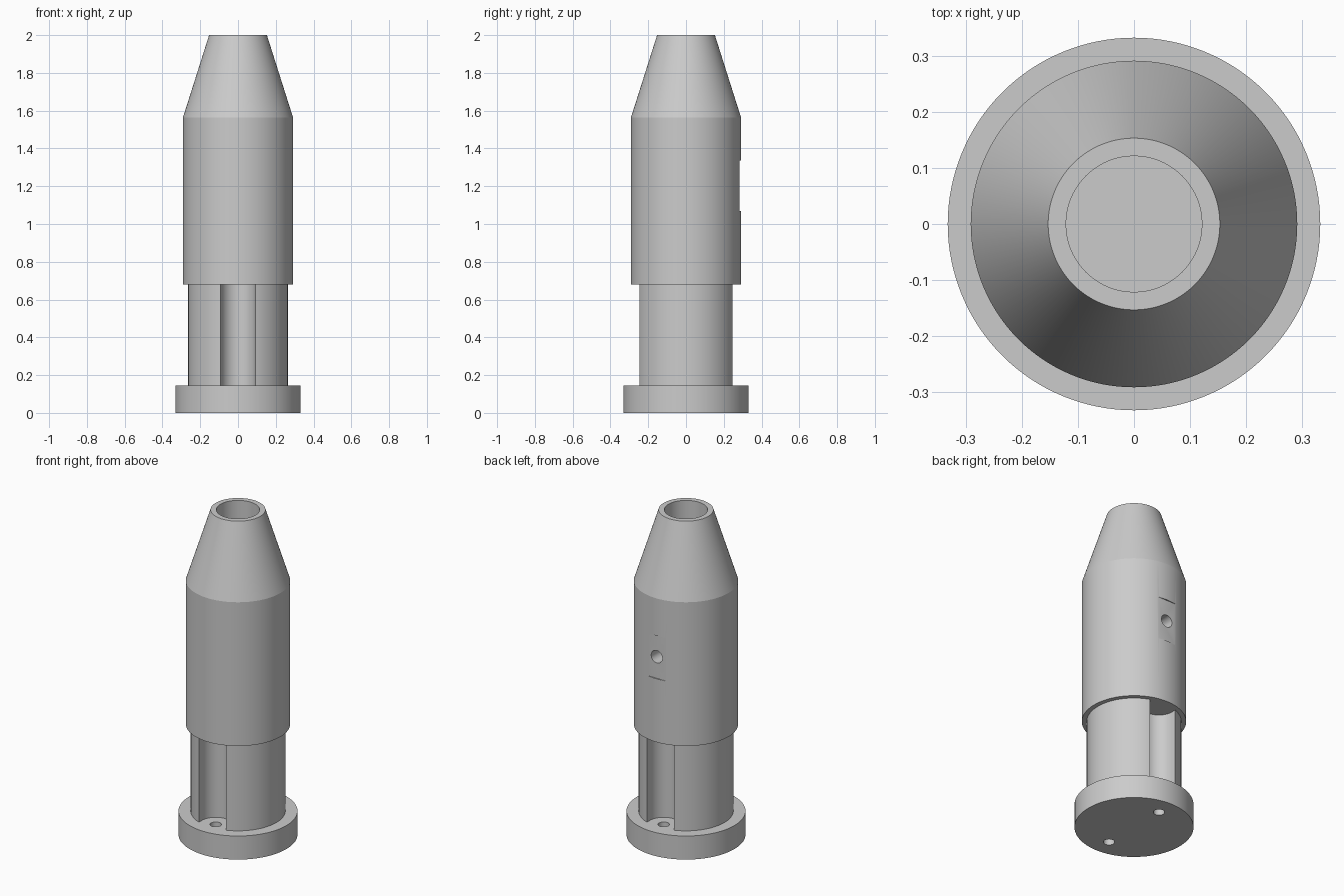
import bpy, bmesh, math

if "Cube" in bpy.data.objects:
    bpy.data.objects.remove(bpy.data.objects["Cube"])

SEG = 128
grey = bpy.data.materials.new("plain_grey")
grey.diffuse_color = (0.6, 0.6, 0.6, 1)
grey.use_nodes = True
grey.node_tree.nodes["Principled BSDF"].inputs["Base Color"].default_value = grey.diffuse_color


def make_object(name, bm):
    bmesh.ops.recalc_face_normals(bm, faces=bm.faces)
    mesh = bpy.data.meshes.new(name)
    bm.to_mesh(mesh)
    bm.free()
    mesh.materials.append(grey)
    obj = bpy.data.objects.new(name, mesh)
    bpy.context.collection.objects.link(obj)
    return obj


def prism(name, outline, z0, z1):
    """Extrude a closed xy outline from z0 to z1."""
    bm = bmesh.new()
    face = bm.faces.new([bm.verts.new((x, y, z0)) for x, y in outline])
    ext = bmesh.ops.extrude_face_region(bm, geom=[face])["geom"]
    top = [v for v in ext if isinstance(v, bmesh.types.BMVert)]
    bmesh.ops.translate(bm, verts=top, vec=(0, 0, z1 - z0))
    return make_object(name, bm)


def arc(cx, cy, r, a0, a1, n):
    return [(cx + r * math.cos(a0 + (a1 - a0) * i / n),
             cy + r * math.sin(a0 + (a1 - a0) * i / n)) for i in range(n + 1)]


def circle(cx, cy, r, n):
    return arc(cx, cy, r, 0, 2 * math.pi, n)[:-1]


def lathe(name, profile):
    """Revolve a closed (radius, z) profile around z."""
    bm = bmesh.new()
    rings = [[bm.verts.new((x, y, z)) for x, y in circle(0, 0, r, SEG)] for r, z in profile]
    for k, a in enumerate(rings):
        b = rings[(k + 1) % len(rings)]
        for i in range(SEG):
            j = (i + 1) % SEG
            bm.faces.new((a[i], a[j], b[j], b[i]))
    return make_object(name, bm)


def cut(target, cutter):
    mod = target.modifiers.new("cut", 'BOOLEAN')
    mod.operation, mod.solver, mod.object = 'DIFFERENCE', 'EXACT', cutter
    bpy.context.view_layer.objects.active = target
    bpy.ops.object.modifier_apply(modifier=mod.name)
    bpy.data.objects.remove(cutter)


# Base flange with two screw holes
SCREW_Y = 0.217
flange = prism("base_flange", circle(0, 0, 0.332, SEG), 0, 0.145)
for s in (-1, 1):
    cut(flange, prism("screw_cutter", circle(0, s * SCREW_Y, 0.032, 32), -0.1, 0.3))

# Neck with a rounded groove at front and back, above the screws
NECK_R, GROOVE_R = 0.264, 0.0925
a = math.acos(GROOVE_R / NECK_R)
right = arc(0, 0, NECK_R, -a, a, 48)
back = arc(0, SCREW_Y, GROOVE_R, 0, -math.pi, 24)
half = right + back
neck = prism("neck", half + [(-x, -y) for x, y in half], 0.145, 0.68)

# Hollow body with tapered nose
body = lathe("tapered_body", [(0.121, 0.68), (0.291, 0.68), (0.291, 1.565),
                              (0.153, 2.0), (0.121, 2.0)])

# Flat pad and set-screw hole on the back
cut(body, prism("pad_cutter", [(-0.1, 0.2845), (0.1, 0.2845), (0.1, 0.4), (-0.1, 0.4)],
                1.07, 1.335))
hole = prism("set_screw_cutter", circle(0, 0, 0.038, 32), 0.03, 0.4)
hole.rotation_euler = (-math.pi / 2, 0, 0)
hole.location.z = 1.203
cut(body, hole)

# Smooth shading with sharp edges kept
for obj in (flange, neck, body):
    bpy.ops.object.select_all(action='DESELECT')
    obj.select_set(True)
    bpy.context.view_layer.objects.active = obj
    bpy.ops.object.shade_smooth_by_angle(angle=math.radians(15))
